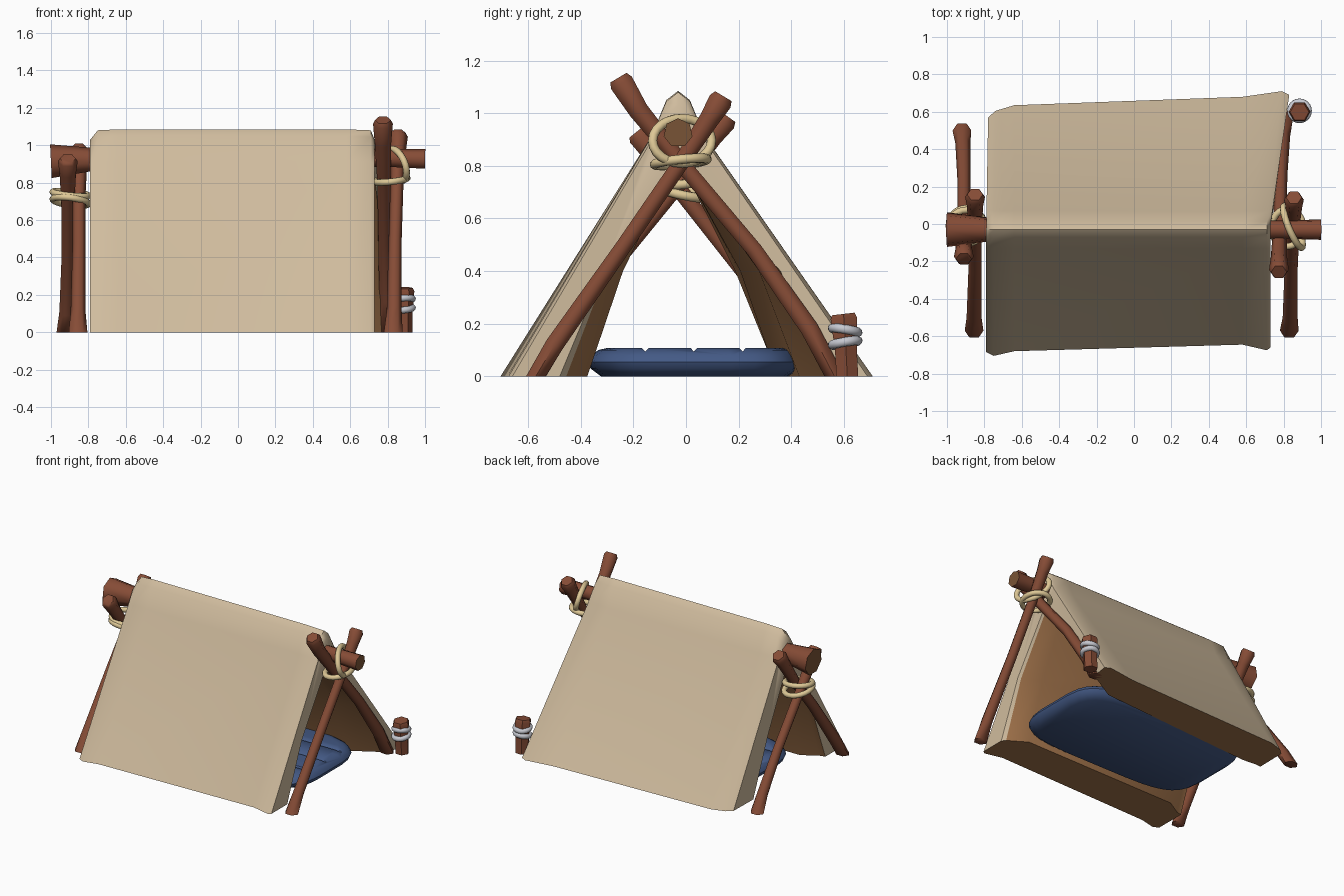
import bpy, bmesh, math
from mathutils import Vector

if "Cube" in bpy.data.objects:
    bpy.data.objects.remove(bpy.data.objects["Cube"])


def material(name, rgb):
    m = bpy.data.materials.new(name)
    lin = [((c / 255 + 0.055) / 1.055) ** 2.4 for c in rgb]
    m.diffuse_color = (*lin, 1)
    m.use_nodes = True
    m.node_tree.nodes["Principled BSDF"].inputs["Base Color"].default_value = m.diffuse_color
    return m


CANVAS = material("cream canvas", (208, 188, 158))
LINING = material("brown lining", (160, 114, 74))
WOOD = material("red brown wood", (134, 76, 54))
CUT = material("cut wood end", (122, 84, 54))
ROPE = material("straw rope", (222, 200, 150))
CORD = material("grey cord", (198, 200, 208))
BLUE = material("blue bedding", (68, 90, 134))


def finish(bm, name, mats, angle=40):
    bmesh.ops.recalc_face_normals(bm, faces=bm.faces)
    me = bpy.data.meshes.new(name)
    bm.to_mesh(me)
    bm.free()
    for m in mats:
        me.materials.append(m)
    ob = bpy.data.objects.new(name, me)
    bpy.context.collection.objects.link(ob)
    bpy.ops.object.select_all(action='DESELECT')
    ob.select_set(True)
    bpy.context.view_layer.objects.active = ob
    bpy.ops.object.shade_smooth_by_angle(angle=math.radians(angle))
    return ob


def bridge(bm, a, b):
    n = len(a)
    for i in range(n):
        bm.faces.new((a[i], a[(i + 1) % n], b[(i + 1) % n], b[i]))


def tube(name, pts, radii, sides, mats, closed=False, flat_base=False, angle=62):
    """Sweep a polygon along a path; open tubes get caps in the last material."""
    bm = bmesh.new()
    pts = [Vector(p) for p in pts]
    n = len(pts)
    mean = sum(pts, Vector()) / n
    rings = []
    for i, p in enumerate(pts):
        if closed:
            d = pts[(i + 1) % n] - pts[i - 1]
            u = p - mean
        else:
            d = pts[min(i + 1, n - 1)] - pts[max(i - 1, 0)]
            u = Vector((1, 0, 0)) if abs(d.x) < 0.5 * d.length else Vector((0, 0, 1))
        d.normalize()
        u = (u - d * u.dot(d)).normalized()
        w = d.cross(u)
        ring = []
        for k in range(sides):
            a = 2 * math.pi * k / sides
            co = p + (u * math.cos(a) + w * math.sin(a)) * radii[i]
            if flat_base and i == 0:
                co.z = 0
            ring.append(bm.verts.new(co))
        rings.append(ring)
    for i in range(n if closed else n - 1):
        bridge(bm, rings[i], rings[(i + 1) % n])
    if not closed:
        for r in (rings[0], rings[-1]):
            bm.faces.new(r).material_index = len(mats) - 1
    return finish(bm, name, mats, angle)


def loop(name, c, u, v, r, mat):
    """Closed rope ring with half axes u and v."""
    c, u, v = Vector(c), Vector(u), Vector(v)
    n = 24
    pts = [c + u * math.cos(2 * math.pi * i / n) + v * math.sin(2 * math.pi * i / n) for i in range(n)]
    tube(name, pts, [r] * n, 10, [mat], closed=True)


# Canvas: x front, x back, y front, y back, ridge z, wall thickness at front and back foot
stations = [(-0.79, -0.78, -0.685, 0.57, 1.03, 0.22, 0.22),
            (-0.75, -0.74, -0.705, 0.605, 1.08, 0.25, 0.25),
            (-0.64, -0.64, -0.68, 0.635, 1.085, 0.29, 0.29),
            (0.58, 0.58, -0.645, 0.68, 1.085, 0.27, 0.25),
            (0.71, 0.79, -0.675, 0.71, 1.08, 0.22, 0.17),
            (0.73, 0.83, -0.66, 0.69, 1.03, 0.18, 0.14)]
RY = -0.03
bm = bmesh.new()
rings = []
for xf, xb, yf, yb, zr, tf, tb in stations:
    drop = 1.085 - zr
    prof = [(yf, 0), (RY - 0.10, 0.915 - drop * 0.3), (RY - 0.045, 1.05 - drop), (RY, zr),
            (RY + 0.045, 1.05 - drop), (RY + 0.10, 0.915 - drop * 0.3), (yb, 0),
            (yb - tb, 0), (yb - 0.24 - tb * 0.65, 0.4), (RY, 0.83),
            (yf + 0.23 + tf * 0.65, 0.4), (yf + tf, 0)]
    rings.append([bm.verts.new((xf + (xb - xf) * max(0, y) / yb, y, z)) for y, z in prof])
for i in range(len(rings) - 1):
    a, b = rings[i], rings[i + 1]
    for k in range(12):
        f = bm.faces.new((a[k], a[(k + 1) % 12], b[(k + 1) % 12], b[k]))
        cream = k < 6 or (i == 4 and k in (9, 10))
        f.material_index = 0 if cream else 1
for r in (rings[0], rings[-1]):
    for idx in ((0, 1, 10, 11), (1, 2, 3, 9, 10), (3, 4, 5, 8, 9), (5, 6, 7, 8)):
        bm.faces.new([r[k] for k in idx])
finish(bm, "canvas", [CANVAS, LINING], 50)

# Poles: bottom to top, slightly kinked, flared at both ends
poles = {
    "right_front_pole": [(0.83, -0.57, 0), (0.835, -0.50, 0.12), (0.84, -0.24, 0.49), (0.85, -0.02, 0.81),
                         (0.855, 0.09, 0.98), (0.855, 0.13, 1.045), (0.855, 0.142, 1.065)],
    "right_back_pole": [(0.80, 0.565, 0), (0.795, 0.47, 0.18), (0.785, 0.26, 0.48), (0.78, -0.01, 0.80),
                        (0.775, -0.18, 1.01), (0.775, -0.245, 1.115), (0.775, -0.257, 1.135)],
    "left_front_pole": [(-0.855, -0.57, 0), (-0.855, -0.50, 0.11), (-0.85, -0.24, 0.47), (-0.85, -0.02, 0.74),
                        (-0.85, 0.10, 0.91), (-0.85, 0.145, 0.97), (-0.85, 0.158, 0.988)],
    "left_back_pole": [(-0.92, 0.50, 0), (-0.915, 0.43, 0.11), (-0.91, 0.25, 0.36), (-0.91, -0.01, 0.69),
                       (-0.91, -0.13, 0.85), (-0.91, -0.175, 0.915), (-0.91, -0.187, 0.93)],
}
for name, pts in poles.items():
    tube(name, pts, [0.05, 0.04, 0.035, 0.035, 0.044, 0.053, 0.042], 6, [WOOD], flat_base=True)

# Ridge pole, thicker at the left end
tube("ridge_pole", [(-1, RY, 0.91), (-0.8, RY, 0.92), (0, RY, 0.93), (0.8, RY, 0.93), (1, RY, 0.925)],
     [0.095, 0.068, 0.05, 0.05, 0.056], 7, [WOOD, CUT])

# Ropes at the pole crossings
loop("right_rope_lower", (0.82, -0.02, 0.815), (0.085, 0, 0.01), (0, 0.1, 0.01), 0.018, ROPE)
loop("right_rope_upper", (0.85, -0.015, 0.895), (-0.025, 0, 0.085), (-0.045, 0.112, 0.0), 0.018, ROPE)
loop("left_rope_lower", (-0.895, -0.01, 0.70), (0.095, 0, -0.012), (0, 0.095, -0.02), 0.018, ROPE)
loop("left_rope_upper", (-0.895, -0.01, 0.74), (0.095, 0, -0.01), (0, 0.085, 0.01), 0.018, ROPE)

# Stake with cord rings
tube("stake", [(0.885, 0.613, 0), (0.885, 0.608, 0.10), (0.885, 0.60, 0.22), (0.885, 0.598, 0.237)],
     [0.048, 0.048, 0.058, 0.05], 6, [WOOD], flat_base=True, angle=40)
for i, z in enumerate((0.127, 0.175)):
    loop("stake_cord_%d" % (i + 1), (0.885, 0.605, z), (0.048, 0, 0.004),
         (0, 0.048, 0.008 * (-1) ** i), 0.018, CORD)

# Bedding: stacked rounded outlines
bm = bmesh.new()
prev = None
for z, inset in ((0, 0.05), (0.03, 0.01), (0.055, 0), (0.08, 0.012), (0.1, 0.04), (0.108, 0.075)):
    ring = []
    for k in range(32):
        a = 2 * math.pi * (k + 0.5) / 32
        c, s = math.cos(a), math.sin(a)
        ring.append(bm.verts.new((0.03 + (0.69 - inset) * math.copysign(abs(c) ** 0.45, c),
                                  0.033 + (0.407 - inset) * math.copysign(abs(s) ** 0.45, s), z)))
    if prev:
        bridge(bm, prev, ring)
    else:
        bm.faces.new(ring)
    prev = ring
bm.faces.new(prev)
bed = finish(bm, "bedding", [BLUE], 38)

# Stitch grooves cut along the bedding
bm = bmesh.new()
for y in (-0.155, 0.03, 0.215):
    ends = [[bm.verts.new((x, y + dy, z)) for dy, z in ((-0.022, 0.118), (0.022, 0.118), (0, 0.094))]
            for x in (-0.9, 0.9)]
    bridge(bm, *ends)
    for e in ends:
        bm.faces.new(e)
cutter = finish(bm, "groove_cutter", [BLUE])
cutter.hide_render = True
cutter.hide_set(True)
mod = bed.modifiers.new("grooves", 'BOOLEAN')
mod.operation = 'DIFFERENCE'
mod.solver = 'EXACT'
mod.object = cutter
